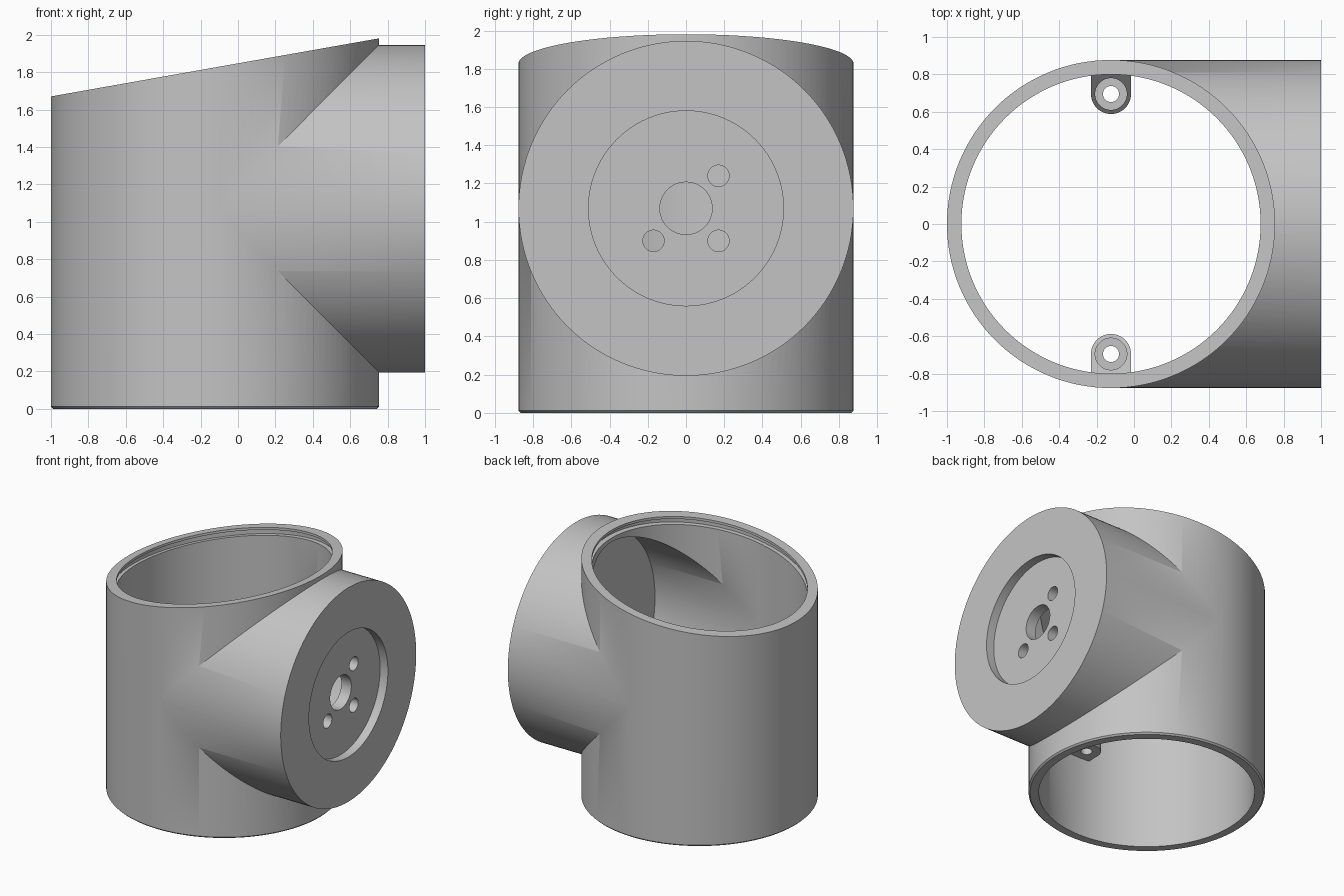
import bpy
import bmesh
from math import pi, cos, sin

if "Cube" in bpy.data.objects:
    bpy.data.objects.remove(bpy.data.objects["Cube"], do_unlink=True)

CX = -0.123          # axis of the upright tube
CZ = 1.07            # height of the side tube axis
OUTER, INNER = 0.877, 0.80

grey = bpy.data.materials.new("plain grey")
grey.use_nodes = True
grey.diffuse_color = (0.55, 0.55, 0.55, 1)
grey.node_tree.nodes["Principled BSDF"].inputs["Base Color"].default_value = (0.55, 0.55, 0.55, 1)


def rim(x):
    """Height of the slanted top opening."""
    return 1.67 + 0.177 * (x + 1)


def to_object(name, bm):
    bmesh.ops.recalc_face_normals(bm, faces=bm.faces)
    mesh = bpy.data.meshes.new(name)
    bm.to_mesh(mesh)
    bm.free()
    mesh.materials.append(grey)
    obj = bpy.data.objects.new(name, mesh)
    bpy.context.collection.objects.link(obj)
    return obj


def unit_cylinder(radius, segments):
    bm = bmesh.new()
    bmesh.ops.create_cone(bm, cap_ends=True, segments=segments,
                          radius1=radius, radius2=radius, depth=1)
    return bm


def upright(name, radius, low, high, x=CX, y=0, segments=128, chamfer=0):
    """Vertical cylinder whose ends follow the functions low(x) and high(x)."""
    bm = unit_cylinder(radius, segments)
    for v in bm.verts:
        v.co.x += x
        v.co.y += y
        v.co.z = high(v.co.x) if v.co.z > 0 else low(v.co.x)
    if chamfer:
        edges = [e for e in bm.edges if all(abs(v.co.z) < 1e-4 for v in e.verts)]
        bmesh.ops.bevel(bm, geom=edges, offset=chamfer, segments=1, affect='EDGES')
    return to_object(name, bm)


def sideways(name, radius, start, end, y=0, z=CZ, segments=128):
    """Cylinder along x."""
    bm = unit_cylinder(radius, segments)
    for v in bm.verts:
        a, b, t = v.co
        v.co = (end if t > 0 else start, y + a, z + b)
    return to_object(name, bm)


def combine(obj, tool, operation='DIFFERENCE'):
    """Apply a boolean and discard the tool."""
    mod = obj.modifiers.new("boolean", 'BOOLEAN')
    mod.operation, mod.object, mod.solver = operation, tool, 'EXACT'
    bpy.context.view_layer.update()
    graph = bpy.context.evaluated_depsgraph_get()
    mesh = bpy.data.meshes.new_from_object(obj.evaluated_get(graph))
    obj.modifiers.clear()
    obj.data = mesh
    bpy.data.objects.remove(tool, do_unlink=True)


def smooth(obj):
    bpy.ops.object.select_all(action='DESELECT')
    obj.select_set(True)
    bpy.context.view_layer.objects.active = obj
    bpy.ops.object.shade_smooth_by_angle(angle=pi / 6)


# Outer shell: slanted upright tube joined to the side tube
body = upright("tee_body", OUTER, lambda x: 0, rim, chamfer=0.012)
combine(body, sideways("side_tube", OUTER - 0.001, CX, 1.0), 'UNION')

# Hollow interior, leaving an end wall on the side tube
combine(body, upright("main_bore", INNER, lambda x: -0.5, lambda x: 2.5))
combine(body, sideways("side_bore", INNER - 0.001, CX, 0.84))

# Slanted groove under the top rim
combine(body, upright("rim_groove", 0.835, lambda x: rim(x) - 0.065, lambda x: rim(x) - 0.02))

# Recess, shaft hole and four screw holes in the end wall
combine(body, sideways("recess", 0.51, 0.93, 1.2, segments=96))
combine(body, sideways("shaft_hole", 0.137, 0.7, 1.2, segments=48))
for dy in (-0.17, 0.17):
    for dz in (-0.17, 0.17):
        combine(body, sideways("screw_hole", 0.056, 0.7, 1.2, dy, CZ + dz, 32))
smooth(body)


# Screw bosses on the inner wall, with tops sloping down toward the middle
def boss(name, side):
    radius, base, y0 = 0.107, 0.66, 0.695
    bm = bmesh.new()
    outline = [(radius, 0.135), (-radius, 0.135)]
    outline += [(-radius * cos(pi * i / 24), -radius * sin(pi * i / 24)) for i in range(25)]
    bottom = bm.faces.new([bm.verts.new((CX + px, side * (y0 + py), base)) for px, py in outline])
    top = bmesh.ops.extrude_face_region(bm, geom=[bottom], use_keep_orig=True)["geom"]
    for v in top:
        if isinstance(v, bmesh.types.BMVert):
            v.co.z = base + 0.21 + (side * v.co.y - y0)
    obj = to_object(name, bm)
    combine(obj, upright("seat", 0.085, lambda x: base + 0.09, lambda x: 1.3, CX, side * y0, 48))
    combine(obj, upright("hole", 0.043, lambda x: 0.5, lambda x: 1.3, CX, side * y0, 32))
    smooth(obj)


boss("front_screw_boss", -1)
boss("back_screw_boss", 1)
